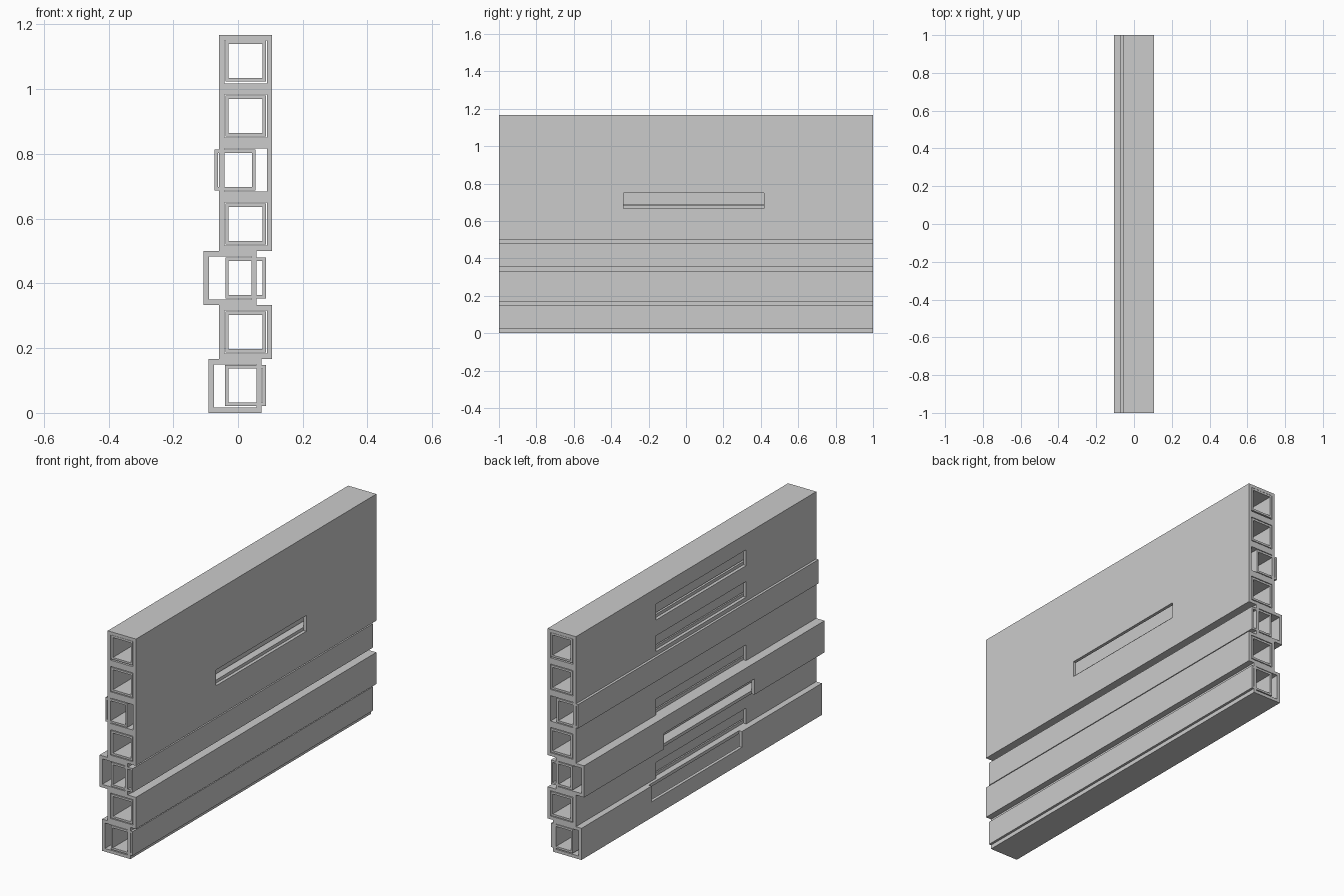
import bpy, bmesh, math

if "Cube" in bpy.data.objects:
    bpy.data.objects.remove(bpy.data.objects["Cube"])

UNIT_H = 1.167 / 7      # height of one beam
UNIT_W = 0.1645         # width of one beam
WALL = 0.0165
TUBE = 0.126            # inner tube size
TUBE_WALL = 0.0105
HALF_LEN = 1.0


def square_tube(name, w, h, t, half_len):
    """Open-ended rectangular tube along y, centred on its origin."""
    bm = bmesh.new()
    rings = []
    for y in (-half_len, half_len):
        for inset in (0, t):
            a, b = w / 2 - inset, h / 2 - inset
            rings.append([bm.verts.new((x, y, z))
                          for x, z in ((-a, -b), (a, -b), (a, b), (-a, b))])
    f_out, f_in, b_out, b_in = rings
    for r1, r2 in ((f_out, b_out), (f_in, b_in), (f_out, f_in), (b_out, b_in)):
        for i in range(4):
            j = (i + 1) % 4
            bm.faces.new((r1[i], r1[j], r2[j], r2[i]))
    bmesh.ops.recalc_face_normals(bm, faces=bm.faces)
    me = bpy.data.meshes.new(name)
    bm.to_mesh(me)
    bm.free()
    ob = bpy.data.objects.new(name, me)
    bpy.context.collection.objects.link(ob)
    return ob


def cut_slot(ob):
    """Long window in the lower half of the left wall."""
    x0, x1 = -UNIT_W / 2 - 0.02, -UNIT_W / 2 + WALL + 0.0004
    y0, y1 = -0.417, 0.335
    z0, z1 = -UNIT_H / 2 - 0.02, 0
    bpy.ops.mesh.primitive_cube_add(
        size=1, location=((x0 + x1) / 2, (y0 + y1) / 2, (z0 + z1) / 2))
    cutter = bpy.context.object
    cutter.scale = (x1 - x0, y1 - y0, z1 - z0)
    cutter.hide_render = True
    mod = ob.modifiers.new("slot", 'BOOLEAN')
    mod.operation = 'DIFFERENCE'
    mod.solver = 'EXACT'
    mod.object = cutter
    bpy.context.view_layer.objects.active = ob
    bpy.ops.object.modifier_apply(modifier=mod.name)
    bpy.data.objects.remove(cutter)


# per beam from the bottom: beam x, beam rotation, tube x, tube z offset
HALF_TURN_X, HALF_TURN_Z, NONE = (math.pi, 0, 0), (0, 0, math.pi), (0, 0, 0)
LAYOUT = [
    (-0.009, HALF_TURN_X, 0.023, 0.001),
    (0.0235, NONE, 0.0238, 0),
    (-0.0245, NONE, 0.0238, 0),
    (0.0235, NONE, 0.0238, 0),
    (0.0235, HALF_TURN_Z, -0.009, 0),
    (0.0235, NONE, 0.0238, 0),
    (0.0235, NONE, 0.0238, 0.003),
]

for i, (x, rot, tube_x, dz) in enumerate(LAYOUT):
    z = (i + 0.5) * UNIT_H
    # slotted outer beam
    beam = square_tube(f"outer_beam_{i + 1}", UNIT_W, UNIT_H, WALL, HALF_LEN)
    cut_slot(beam)
    beam.rotation_euler = rot
    beam.location = (x, 0, z)
    # thin tube inside it
    tube = square_tube(f"inner_tube_{i + 1}", TUBE, TUBE, TUBE_WALL, HALF_LEN)
    tube.location = (tube_x, 0, z + dz)
